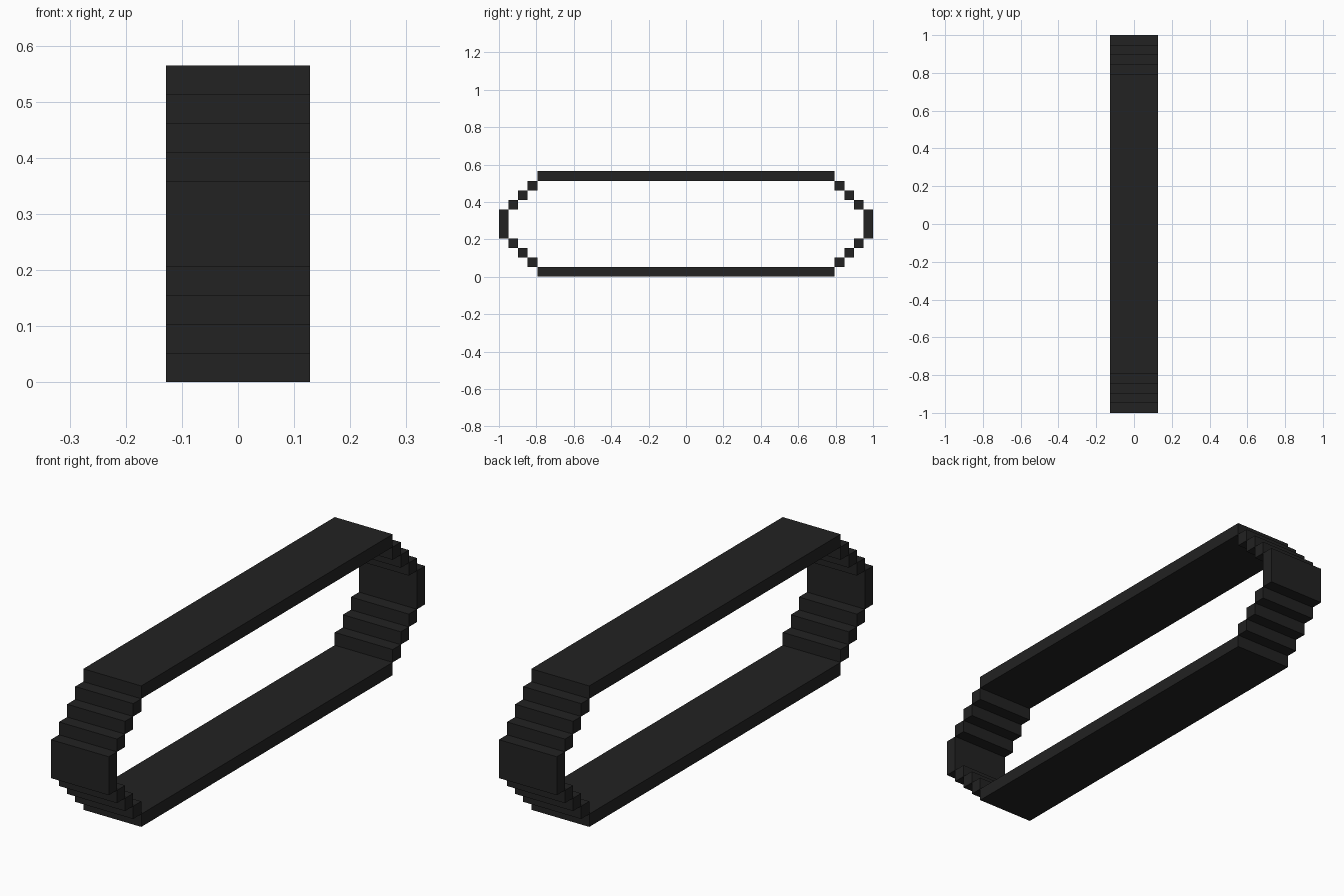
import bpy

if "Cube" in bpy.data.objects:
    bpy.data.objects.remove(bpy.data.objects["Cube"])

U = 2 / 39          # size of one block
HALF_WIDTH = 2.5    # in blocks
HEIGHT = 11         # in blocks

rubber = bpy.data.materials.new("black rubber")
rubber.diffuse_color = (0.016, 0.016, 0.016, 1)
rubber.use_nodes = True
rubber.node_tree.nodes["Principled BSDF"].inputs["Base Color"].default_value = rubber.diffuse_color


def box(name, y0, y1, z0, z1):
    """Full-width box, with limits given in blocks."""
    bpy.ops.mesh.primitive_cube_add(size=1)
    ob = bpy.context.object
    ob.name = name
    ob.location = (0, (y0 + y1) / 2 * U, (z0 + z1) / 2 * U)
    ob.scale = (2 * HALF_WIDTH * U, (y1 - y0) * U, (z1 - z0) * U)
    bpy.ops.object.transform_apply(location=True, rotation=False, scale=True)
    ob.data.materials.append(rubber)


# Long flat runs of the tread
box("tread_bottom_run", -15.5, 15.5, 0, 1)
box("tread_top_run", -15.5, 15.5, HEIGHT - 1, HEIGHT)

for side, s in (("front", -1), ("back", 1)):
    # Upright end plate
    y0, y1 = sorted((s * 18.5, s * 19.5))
    box(f"{side}_end_plate", y0, y1, 4, 7)
    # Stepped links between the runs and the end plate
    for i in range(3):
        y0, y1 = sorted((s * (15.5 + i), s * (16.5 + i)))
        box(f"{side}_lower_link_{i + 1}", y0, y1, 1 + i, 2 + i)
        box(f"{side}_upper_link_{i + 1}", y0, y1, HEIGHT - 2 - i, HEIGHT - 1 - i)
